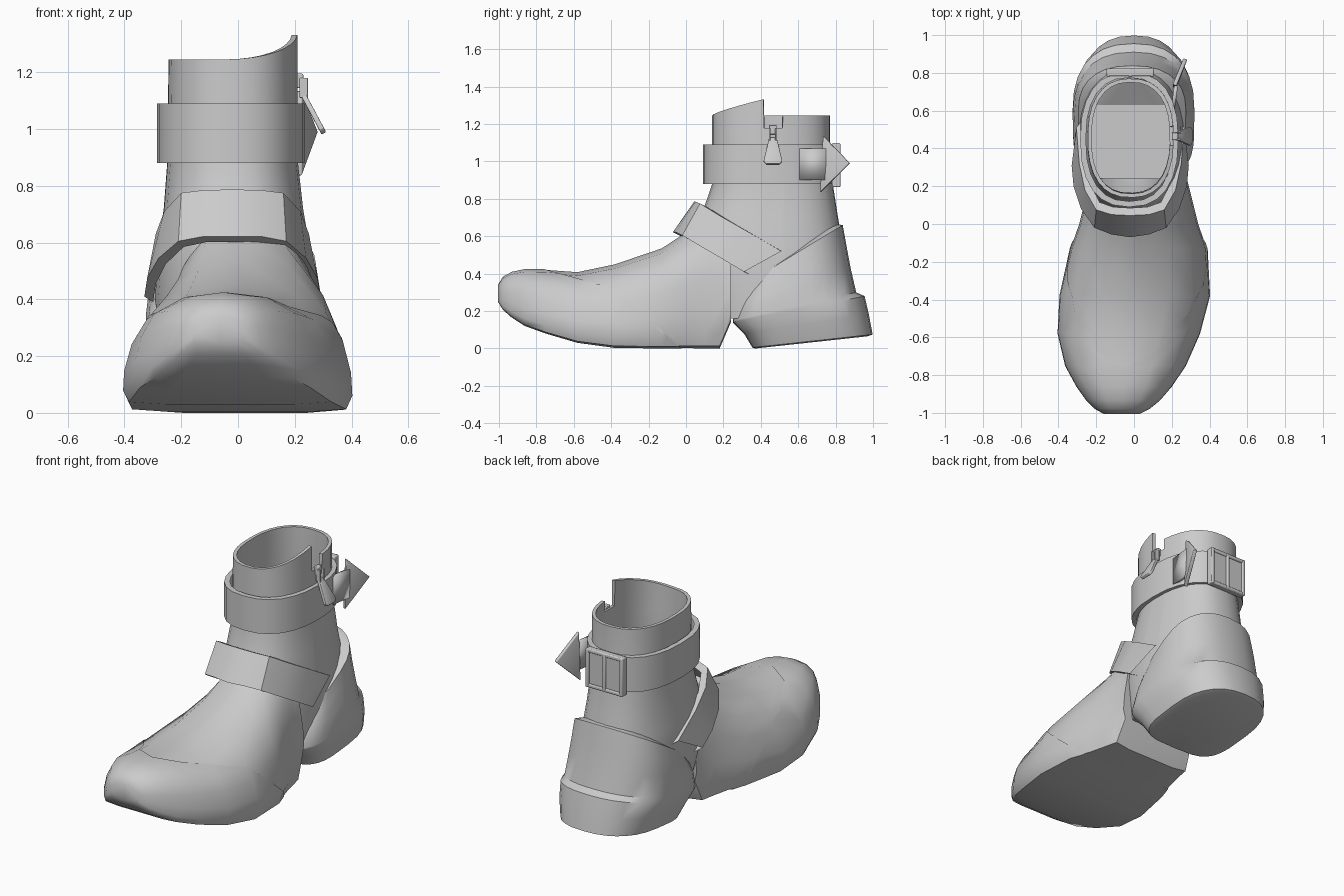
import bpy, bmesh, math
from mathutils import Vector

if "Cube" in bpy.data.objects:
    bpy.data.objects.remove(bpy.data.objects["Cube"])

grey = bpy.data.materials.new("grey leather")
grey.diffuse_color = (0.6, 0.6, 0.6, 1)
grey.use_nodes = True
grey.node_tree.nodes["Principled BSDF"].inputs["Base Color"].default_value = grey.diffuse_color


def finish(name, bm, angle=40, thick=0, bevel=0):
    bmesh.ops.recalc_face_normals(bm, faces=bm.faces)
    me = bpy.data.meshes.new(name)
    bm.to_mesh(me)
    bm.free()
    ob = bpy.data.objects.new(name, me)
    bpy.context.collection.objects.link(ob)
    me.materials.append(grey)
    bpy.ops.object.select_all(action='DESELECT')
    bpy.context.view_layer.objects.active = ob
    ob.select_set(True)
    bpy.ops.object.shade_smooth_by_angle(angle=math.radians(angle))
    if thick:
        m = ob.modifiers.new("thickness", 'SOLIDIFY')
        m.thickness, m.offset = thick, 0
    if bevel:
        m = ob.modifiers.new("soft edge", 'BEVEL')
        m.width, m.segments = bevel, 2
    return ob


def loft(rings, closed=True, caps=(True, True)):
    bm = bmesh.new()
    rows = [[bm.verts.new(p) for p in r] for r in rings]
    n = len(rows[0])
    for a, b in zip(rows, rows[1:]):
        for i in range(n if closed else n - 1):
            j = (i + 1) % n
            bm.faces.new((a[i], a[j], b[j], b[i]))
    for use, row in zip(caps, (rows[0], rows[-1])):
        if use:
            bm.faces.new(row)
    return bm


def oval(deg, yf, yb, xl, xr, n=2.4, nf=None):
    """Point on a rounded oval; nf gives a squarer front half."""
    c, s = math.cos(math.radians(deg)), math.sin(math.radians(deg))
    e = 2 / (nf if nf and s < 0 else n)
    x = (xl + xr) / 2 + (xr - xl) / 2 * math.copysign(abs(c) ** e, c)
    y = (yf + yb) / 2 + (yb - yf) / 2 * math.copysign(abs(s) ** e, s)
    return x, y


# Forefoot: sections along the foot (y, left, right, bottom, top, instep blend)
ROUND = [(0, 0), (.6, 0), (.95, .02), (1, .12), (.99, .3), (.92, .55), (.78, .78), (.45, .95), (0, 1)]
STEEP = [(0, 0), (.6, 0), (.95, .02), (1, .12), (.97, .3), (.88, .55), (.75, .76), (.45, .95), (0, 1)]
FOOT = [(-1, -.16, .03, .25, .34, 0), (-.975, -.205, .08, .21, .38, 0),
        (-.93, -.25, .135, .17, .405, 0), (-.86, -.30, .195, .125, .42, 0),
        (-.75, -.36, .27, .085, .42, 0), (-.58, -.40, .345, .035, .408, 0),
        (-.38, -.39, .398, .008, .45, .1), (-.13, -.335, .385, .004, .535, .5),
        (0, -.29, .34, .002, .62, 1), (.1, -.265, .315, 0, .68, 1),
        (.18, -.25, .295, 0, .70, 1), (.24, -.24, .28, .14, .70, 1)]


def foot_ring(y, xl, xr, z0, z1, k):
    pts = [(a[0] * (1 - k) + b[0] * k, a[1] * (1 - k) + b[1] * k) for a, b in zip(ROUND, STEEP)]
    c, w = (xl + xr) / 2, (xr - xl) / 2
    full = pts + [(-u, v) for u, v in pts[-2:0:-1]]
    return [(c + w * u, y, z0 + (z1 - z0) * v) for u, v in full]


foot_rings = [foot_ring(*s) for s in FOOT]
finish("forefoot", loft(foot_rings), 50)

# Toe cap: thin shell over the forefoot, trimmed by two slanted lines
bm = loft(foot_rings, caps=(True, False))
bmesh.ops.recalc_face_normals(bm, faces=bm.faces)
for co, no in (((0, -.78, .425), (0, .27, 1)), ((0, -.4, .33), (0, 1, 1.15))):
    bmesh.ops.bisect_plane(bm, geom=bm.verts[:] + bm.edges[:] + bm.faces[:],
                           plane_co=co, plane_no=Vector(no).normalized(), clear_outer=True)
bm.normal_update()
for v in bm.verts:
    v.co += v.normal * .005
    v.co.z = max(v.co.z, 0)
finish("toe_cap", bm, 50)

# Shaft: outer wall, stepped rim with zip notch, inner wall and insole
ANG = [-5, -4.5, 8, 8.5] + list(range(20, 350, 12))
NOTCH = (-4.5, 8)


def rim(a):
    if a in NOTCH:
        return 1.18
    if a == -5 or a > 265:
        t = 1 if a == -5 else (a - 265) / 90
        return 1.245 + .087 * t ** 1.6
    return 1.245


def shaft_ring(z, yf, yb, xl, xr):
    return [(*oval(a, yf, yb, xl, xr), rim(a) if z is None else z) for a in ANG]


shaft = [(.16, .12, .84, -.25, .26), (.40, .06, .865, -.295, .27), (.60, .05, .83, -.28, .25),
         (.72, .085, .81, -.262, .23), (.88, .14, .785, -.25, .212), (1.1, .14, .77, -.247, .21),
         (None, .14, .77, -.245, .21), (None, .16, .75, -.225, .19),
         (1.1, .16, .75, -.227, .19), (.88, .165, .76, -.23, .19), (.55, .12, .78, -.23, .2)]
finish("shaft", loft([shaft_ring(*s) for s in shaft]), 45)

# Heel block and heel counter: tilted rings (front y, z, back y, z, left, right)
HEEL = [(.37, .0, .97, .065, -.25, .25), (.355, .005, .998, .075, -.275, .275),
        (.31, .08, .978, .18, -.305, .305), (.25, .14, .955, .28, -.325, .32),
        (.25, .15, .91, .30, -.325, .32), (.28, .25, .88, .43, -.325, .305),
        (.31, .30, .858, .55, -.315, .29), (.36, .37, .838, .66, -.295, .275),
        (.38, .38, .80, .665, -.25, .23)]
rings = []
for y0, z0, y1, z1, xl, xr in HEEL:
    ring = []
    for i in range(28):
        x, y = oval(i * 360 / 28, y0, y1, xl, xr, 2.4, 4)
        ring.append((x, y, z0 + (z1 - z0) * (y - y0) / (y1 - y0)))
    rings.append(ring)
finish("heel", loft(rings), 40)

# Instep strap: half of each edge, mirrored across the foot
TOP = [(0, .045, .787), (.10, .05, .785), (.18, .075, .775), (.24, .18, .71), (.27, .32, .63), (.285, .51, .52)]
LOW = [(0, -.07, .622), (.10, -.055, .622), (.19, -.02, .605), (.26, .08, .545), (.30, .2, .475), (.31, .31, .41)]


def both(edge):
    return [(-.02 - x, y, z) for x, y, z in edge[:0:-1]] + [(-.02 + x, y, z) for x, y, z in edge]


top, low = both(TOP), both(LOW)


def inward(edge):
    return [(-.02 + (x + .02) * .9, y + .04, z - .02) for x, y, z in edge]


finish("instep_strap", loft([inward(low), low, top, inward(top)], False, (False, False)), 35)

# Ankle strap: closed band around the shaft
band = [(.88, 0.03), (.88, 0), (1.09, 0), (1.09, 0.03)]
finish("ankle_strap", loft([[(*oval(i * 15, .09 + d, .805 - d, -.285 + d, .235 - d), z) for i in range(24)]
                            for z, d in band], True, (False, False)), 40)


def plate(name, pts, thick, bevel=0):
    bm = bmesh.new()
    bm.faces.new([bm.verts.new(p) for p in pts])
    return finish(name, bm, 30, thick, bevel)


def box(name, centre, size, bevel=.006):
    bm = bmesh.new()
    bmesh.ops.create_cube(bm, size=1)
    for v in bm.verts:
        v.co = Vector(centre) + Vector(a * b for a, b in zip(v.co, size))
    return finish(name, bm, 30, 0, bevel)


# Arrow-shaped strap end, standing off the side
plate("strap_tip", [(.215, .72, .835), (.272, .875, .99), (.215, .735, 1.135)], .022, .004)
plate("strap_tail", [(.205, .60, .90), (.225, .75, .90), (.225, .75, 1.07), (.205, .60, 1.07)], .02)

# Buckle: frame bars and centre keeper at the back of the strap
for x in (-.135, -.02, .095):
    box("buckle_bar", (x, .803, .98), (.022, .045, .235))
for z in (.873, 1.087):
    box("buckle_rail", (-.02, .803, z), (.25, .04, .022))
box("buckle_plate", (-.02, .80, .98), (.22, .03, .2))

# Zip slider, link and hanging pull
box("zip_slider", (.215, .465, 1.17), (.03, .04, .05), .004)
for y in (.448, .482):
    box("zip_link", (.232, y, 1.145), (.03, .01, .07), .003)
plate("zip_pull", [(.228, .445, 1.125), (.295, .415, 1.0), (.302, .43, .985), (.302, .50, .985),
                   (.295, .515, 1.0), (.228, .485, 1.125)], .018, .003)
